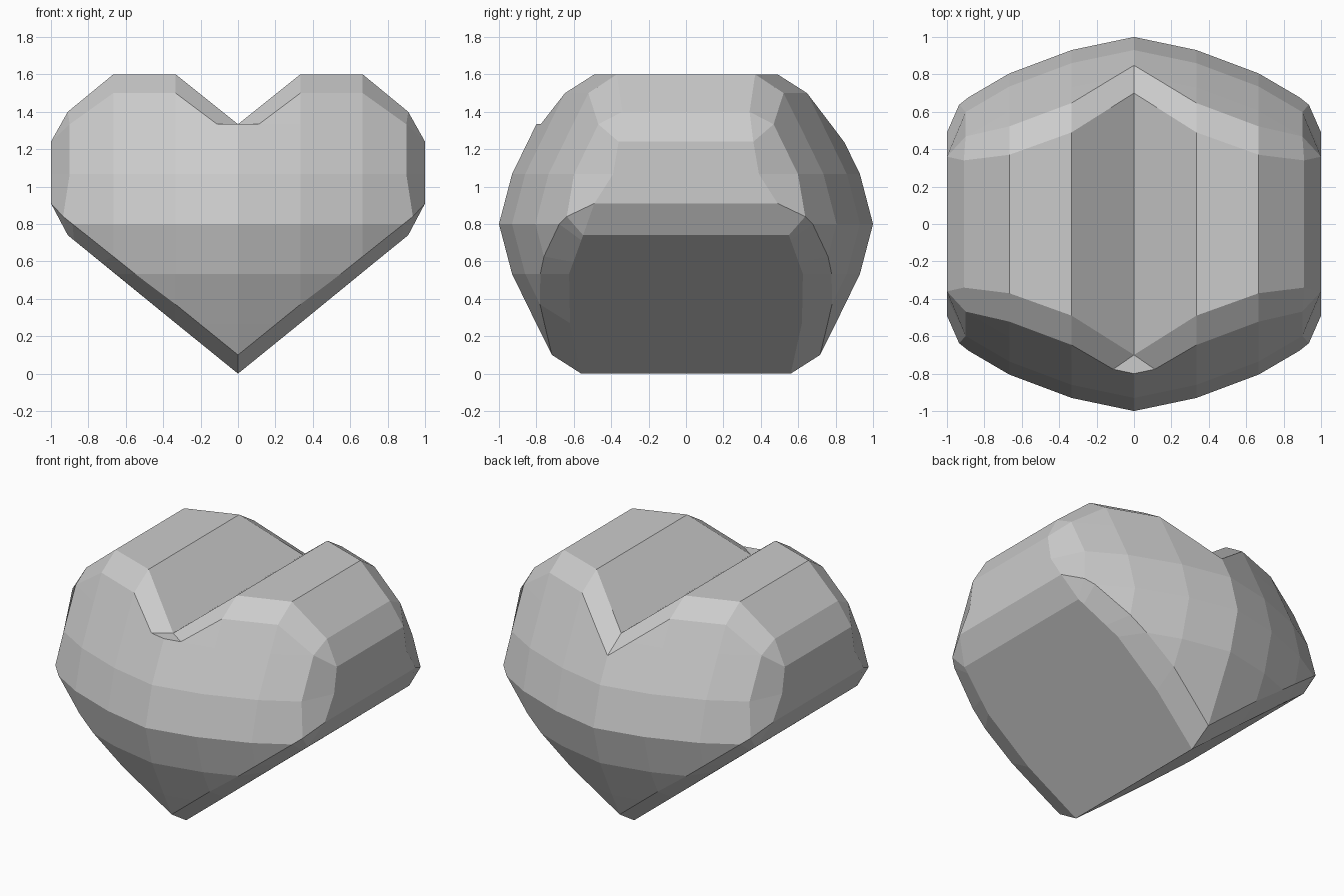
import bpy, bmesh
from mathutils import Vector

if "Cube" in bpy.data.objects:
    bpy.data.objects.remove(bpy.data.objects["Cube"])

T = 1 / 3      # grid step in x
Z = 0.8 / 3    # grid step in z


def drop(d, step, drops):
    """Piecewise-linear fall of the dome away from its peak."""
    i = min(int(d / step + 1e-6), 2)
    return drops[i] + (drops[i + 1] - drops[i]) * (d / step - i)


def depth(x, z):
    return 1 - drop(abs(x), T, (0, .07, .195, .39)) - drop(abs(z - .8), Z, (0, .07, .2, .333))


# Right half of the heart: (inner x, z) of the dome rim, (outer x, z, depth) of the side wall
RIM = [
    ((0, .10), (0, 0, .56)),
    ((T, .37), (T, .27, .62)),
    ((.55, 2 * Z), (.655, 2 * Z, .625)),
    ((.935, .84), (.91, .74, .55)),
    ((.935, .84), (1, .91, .49)),
    ((.90, 4 * Z), (1, 4 * Z, .39)),
    ((.90, 5 * Z), (1, 1.24, .36)),
    ((.90, 5 * Z), (.91, 1.40, .34)),
    ((2 * T, 1.5), (2 * T, 1.6, .37)),
    ((T, 1.5), (T, 1.6, .49)),
]
NOTCH = (0, 5 * Z, .70)
FRONT = RIM + [((T / 3, 5 * Z), NOTCH), ((0, 5 * Z), NOTCH)]
BACK = RIM + [((0, 1.235), NOTCH)]


def add_face(bm, points):
    keep = []
    for p in points:
        if all((p - k).length > 1e-4 for k in keep):
            keep.append(p)
    if len(keep) > 2:
        bm.faces.new([bm.verts.new(p) for p in keep])


def add_side(bm, rim, sign):
    # flat heart panel cut along the grid
    panel = bmesh.new()
    outline = []
    for (x, z), _ in rim:
        p = Vector((x, 0, z))
        if not outline or (p - outline[-1]).length > 1e-4:
            outline.append(p)
    panel.faces.new([panel.verts.new(p) for p in outline])
    cuts = [((i * T, 0, 0), (1, 0, 0)) for i in (1, 2)]
    cuts += [((0, 0, i * Z), (0, 0, 1)) for i in range(1, 6)]
    for co, no in cuts:
        bmesh.ops.bisect_plane(panel, geom=panel.verts[:] + panel.edges[:] + panel.faces[:],
                               dist=1e-4, plane_co=co, plane_no=no)

    def domed(p):
        return Vector((p.x, sign * depth(p.x, p.z), p.z))

    def strip(i0, i1, o0, o1):
        add_face(bm, [i0, i1, o1, o0])
        add_face(bm, [o0, o1, Vector((o1.x, 0, o1.z)), Vector((o0.x, 0, o0.z))])

    # domed panel
    for f in panel.faces:
        add_face(bm, [domed(v.co) for v in f.verts])
    # bevel and side wall, following every cut of the rim
    for (a, oa), (b, ob) in zip(rim, rim[1:]):
        a, b = Vector((a[0], 0, a[1])), Vector((b[0], 0, b[1]))
        oa, ob = (Vector((o[0], sign * o[2], o[1])) for o in (oa, ob))
        d = b - a
        if d.length < 1e-4:
            strip(domed(a), domed(a), oa, ob)
            continue
        ts = []
        for v in panel.verts:
            t = (v.co - a).dot(d) / d.length_squared
            if -1e-3 < t < 1.001 and (a + d * t - v.co).length < 1e-3:
                ts.append(t)
        ts.sort()
        for t0, t1 in zip(ts, ts[1:]):
            strip(domed(a + d * t0), domed(a + d * t1), oa.lerp(ob, t0), oa.lerp(ob, t1))
    panel.free()


bm = bmesh.new()
add_side(bm, FRONT, -1)
add_side(bm, BACK, 1)
bmesh.ops.remove_doubles(bm, verts=bm.verts[:], dist=1e-3)
bmesh.ops.recalc_face_normals(bm, faces=bm.faces[:])
# join the coplanar wall pieces
bmesh.ops.dissolve_limit(bm, angle_limit=0.005, verts=bm.verts[:], edges=bm.edges[:])

# mirror the half heart into the left lobe
mesh = bpy.data.meshes.new("heart")
bm.to_mesh(mesh)
bm.free()
heart = bpy.data.objects.new("heart", mesh)
bpy.context.collection.objects.link(heart)
mirror = heart.modifiers.new("mirror", 'MIRROR')
mirror.use_axis[0] = True
mirror.merge_threshold = 0.001
